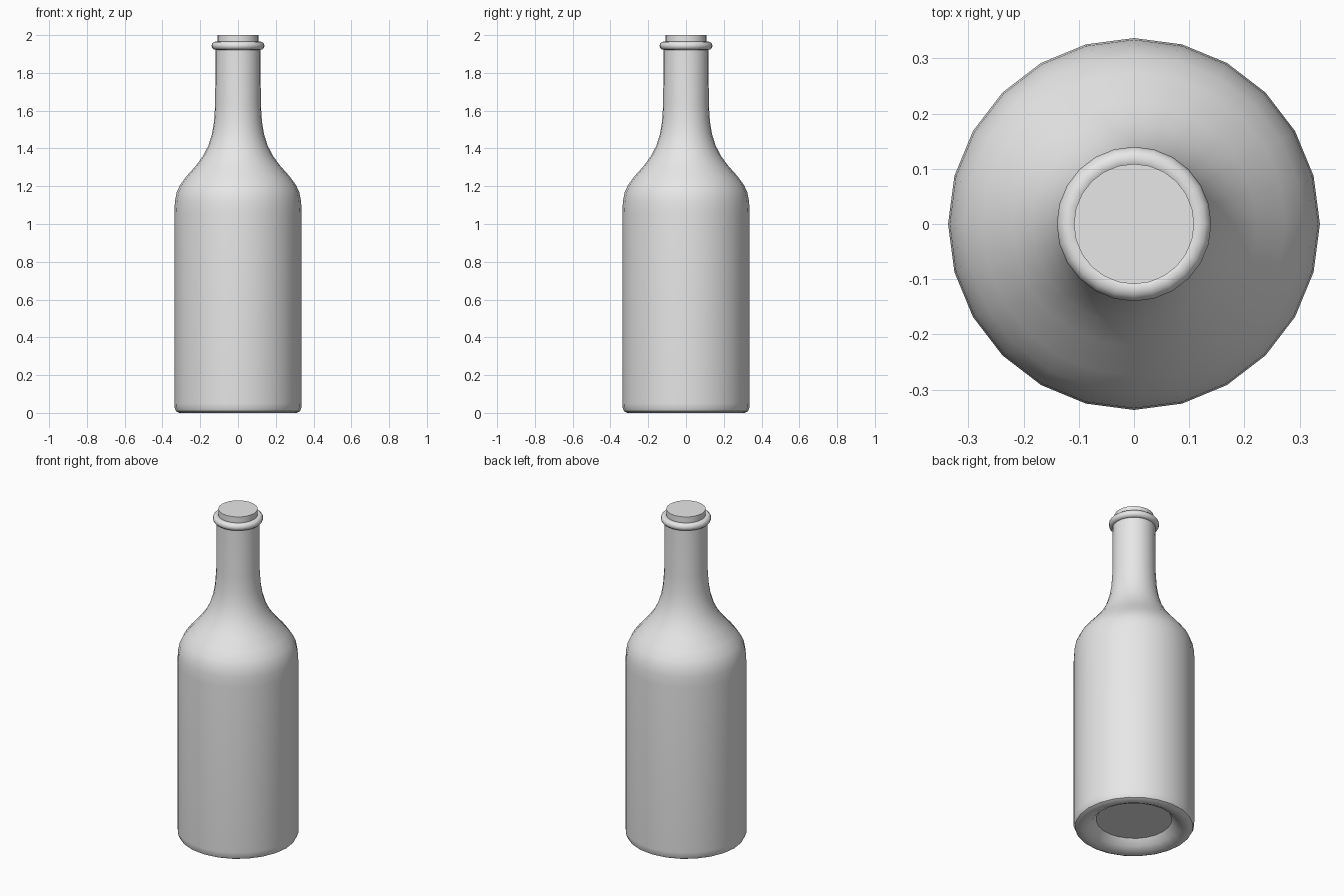
import bpy, math

if "Cube" in bpy.data.objects:
    bpy.data.objects.remove(bpy.data.objects["Cube"])

SIDES = 24

glass = bpy.data.materials.new("plain_grey")
glass.diffuse_color = (0.8, 0.8, 0.8, 1)
glass.use_nodes = True
glass.node_tree.nodes["Principled BSDF"].inputs["Base Color"].default_value = glass.diffuse_color


def lathe(name, profile, closed=False, angle=40):
    """Revolve (radius, height) points about z; radius 0 gives a single pole vertex."""
    verts, rings, faces = [], [], []
    for r, z in profile:
        start = len(verts)
        if r == 0:
            verts.append((0, 0, z))
            rings.append([start] * SIDES)
        else:
            for i in range(SIDES):
                a = 2 * math.pi * i / SIDES
                verts.append((r * math.cos(a), r * math.sin(a), z))
            rings.append(list(range(start, start + SIDES)))
    pairs = list(zip(rings, rings[1:]))
    if closed:
        pairs.append((rings[-1], rings[0]))
    for low, high in pairs:
        for i in range(SIDES):
            j = (i + 1) % SIDES
            quad = [low[i], low[j], high[j], high[i]]
            faces.append(list(dict.fromkeys(quad)))
    mesh = bpy.data.meshes.new(name)
    mesh.from_pydata(verts, [], faces)
    mesh.materials.append(glass)
    obj = bpy.data.objects.new(name, mesh)
    bpy.context.collection.objects.link(obj)
    bpy.ops.object.select_all(action='DESELECT')
    obj.select_set(True)
    bpy.context.view_layer.objects.active = obj
    bpy.ops.object.shade_smooth_by_angle(angle=math.radians(angle))
    return obj


# Bottle: recessed base, rounded foot, straight body, sloping shoulder, neck
lathe("bottle", [
    (0, 0.055), (0.21, 0.055), (0.24, 0.02), (0.28, 0.0), (0.31, 0.0),
    (0.328, 0.009), (0.336, 0.028), (0.337, 0.05),
    (0.337, 1.06), (0.334, 1.12), (0.325, 1.167), (0.307, 1.206),
    (0.275, 1.25), (0.222, 1.31), (0.184, 1.362), (0.157, 1.415),
    (0.138, 1.475), (0.127, 1.54), (0.121, 1.63), (0.119, 1.95),
    (0.10, 1.95)])

# Rounded lip around the mouth
lathe("lip_ring", [
    (0.118 + 0.022 * math.cos(2 * math.pi * k / 12),
     1.944 + 0.022 * math.sin(2 * math.pi * k / 12)) for k in range(12)],
    closed=True)

# Stopper in the mouth
lathe("stopper", [(0, 1.90), (0.109, 1.90), (0.109, 2.0), (0, 2.0)])
